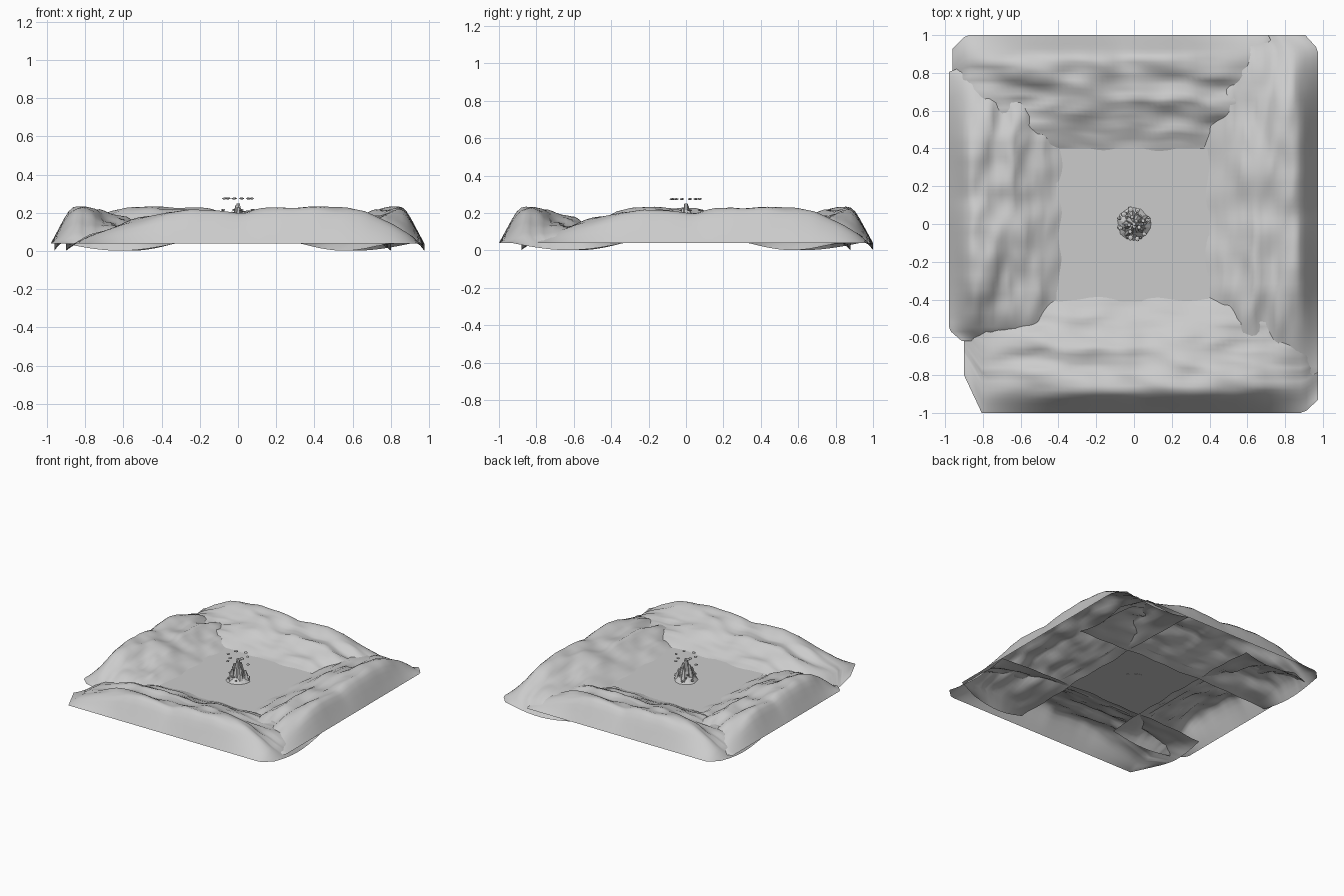
import bpy, bmesh, math, random
from mathutils import Matrix, Vector, noise

if "Cube" in bpy.data.objects:
    bpy.data.objects.remove(bpy.data.objects["Cube"])

random.seed(4)


def lerp_table(table, x):
    """Piecewise linear profile."""
    if x <= table[0][0]:
        return table[0][1]
    for (a, p), (b, q) in zip(table, table[1:]):
        if x <= b:
            return p + (q - p) * (x - a) / (b - a)
    return table[-1][1]


def finish(bm, name, smooth=None):
    bmesh.ops.recalc_face_normals(bm, faces=bm.faces)
    me = bpy.data.meshes.new(name)
    bm.to_mesh(me)
    bm.free()
    ob = bpy.data.objects.new(name, me)
    bpy.context.collection.objects.link(ob)
    if smooth:
        bpy.context.view_layer.objects.active = ob
        ob.select_set(True)
        bpy.ops.object.shade_smooth_by_angle(angle=math.radians(smooth))
        ob.select_set(False)
    return ob


# Cross-section of a ridge: distance from the centre -> height
SECTION = [(.33, .058), (.40, .08), (.46, .105), (.54, .14), (.60, .165), (.66, .175),
           (.72, .19), (.77, .20), (.82, .23), (.87, .24), (.91, .20), (1.0, .04)]
# Height of the ridge along its length
CREST = [(-.95, 0), (-.8, .25), (-.6, .58), (-.4, .88), (-.28, .92), (-.1, .86), (0, .84),
         (.1, .97), (.2, 1.03), (.4, 1.0), (.55, .90), (.65, .78), (.8, .48), (.97, 0)]


# Rocky ridges: one open sheet, turned to each side of the valley
def ridge(name, turn, start, end, reach):
    bm = bmesh.new()
    nu, nv = 60, 28
    rot = Matrix.Rotation(math.radians(turn), 3, 'Z')
    rows = []
    for i in range(nu + 1):
        s = i / nu
        u = -.95 + 1.92 * s
        crest = lerp_table(CREST, u)
        out = lerp_table([(0, .80), (.05, 1), (.96, 1), (1, .93)], s)
        row = []
        for j in range(nv + 1):
            t = j / nv
            v = .33 + .67 * t
            n = noise.noise(Vector((u * 2.6, v * 10, 2.0)))
            n += .5 * noise.noise(Vector((u * 6, v * 19, 5.0)))
            inner = math.sin(math.pi * min(1, t * 1.05)) if t < .95 else 0
            # the tapered ends sag a little below the rim
            sag = .038 * math.sin(math.pi * t) * max(0, 1 - crest * 5)
            h = .04 - sag + (lerp_table(SECTION, v) - .04) * crest ** (.8 if t < .7 else 1)
            h += .042 * n * inner * min(1, crest * 1.5)
            wob = .02 * noise.noise(Vector((u * 5, 1, 7))) * (1 - t)
            p = Vector((start + (end - start) * s,
                        -(.33 + (out - .33) * t) * reach - wob, max(.0, min(h, .25))))
            row.append(bm.verts.new(rot @ p))
        rows.append(row)
    for a, b in zip(rows, rows[1:]):
        for j in range(nv):
            bm.faces.new((a[j], b[j], b[j + 1], a[j + 1]))
    return finish(bm, name, 60)


ridge("front_ridge", 0, -.90, .975, 1.0)
ridge("right_ridge", 90, -.88, 1.0, .975)
ridge("back_ridge", 180, -.80, .96, 1.0)
ridge("left_ridge", 270, -.88, .62, .98)

# Flat valley floor
bm = bmesh.new()
bmesh.ops.create_grid(bm, x_segments=1, y_segments=1, size=.405)
bmesh.ops.translate(bm, verts=bm.verts, vec=(-.005, -.005, .08))
finish(bm, "valley_floor")


def rock(bm, pos, size, rough=.2):
    m = (Matrix.Translation(pos) @ Matrix.Rotation(random.uniform(0, 6.28), 4, 'Z')
         @ Matrix.Diagonal((*size, 1)))
    r = bmesh.ops.create_icosphere(bm, subdivisions=1, radius=1)
    for v in r["verts"]:
        v.co = m @ (v.co * random.uniform(1 - rough, 1 + rough * .5))


# Low mound under the rock pile
bm = bmesh.new()
r = bmesh.ops.create_cone(bm, cap_ends=True, segments=14, radius1=.09, radius2=.05, depth=.04)
for v in r["verts"]:
    v.co.x *= random.uniform(.85, 1.1)
    v.co.z += .097
finish(bm, "mound")

# Leaning spires, tallest in the middle
bm = bmesh.new()
for k in range(9):
    a, d = k * 2.4, .012 + .05 * k / 9
    height = .165 - .1 * k / 9
    m = (Matrix.Translation((d * math.cos(a), d * math.sin(a), .085 + height / 2))
         @ Matrix.Rotation(a, 4, 'Z') @ Matrix.Rotation(-.15, 4, 'Y'))
    bmesh.ops.create_cone(bm, cap_ends=True, segments=6, radius1=.026, radius2=.010,
                          depth=height, matrix=m)
finish(bm, "spires")

# Pebbles scattered on the mound
bm = bmesh.new()
for k in range(16):
    a = k * 2.4
    d = random.uniform(.03, .085)
    s = random.uniform(.008, .014)
    rock(bm, (d * math.cos(a), d * math.sin(a), .205 - d * 1.2), (s, s, s * .9))
finish(bm, "pebbles")

# Floating flat stones in two rings
bm = bmesh.new()
for count, radius, z in ((6, .075, .275), (4, .08, .215)):
    for k in range(count):
        a = 6.283 * k / count + z
        s = random.uniform(.013, .018)
        rock(bm, (radius * math.cos(a), radius * math.sin(a), z), (s, s, .006))
finish(bm, "floating_stones")
